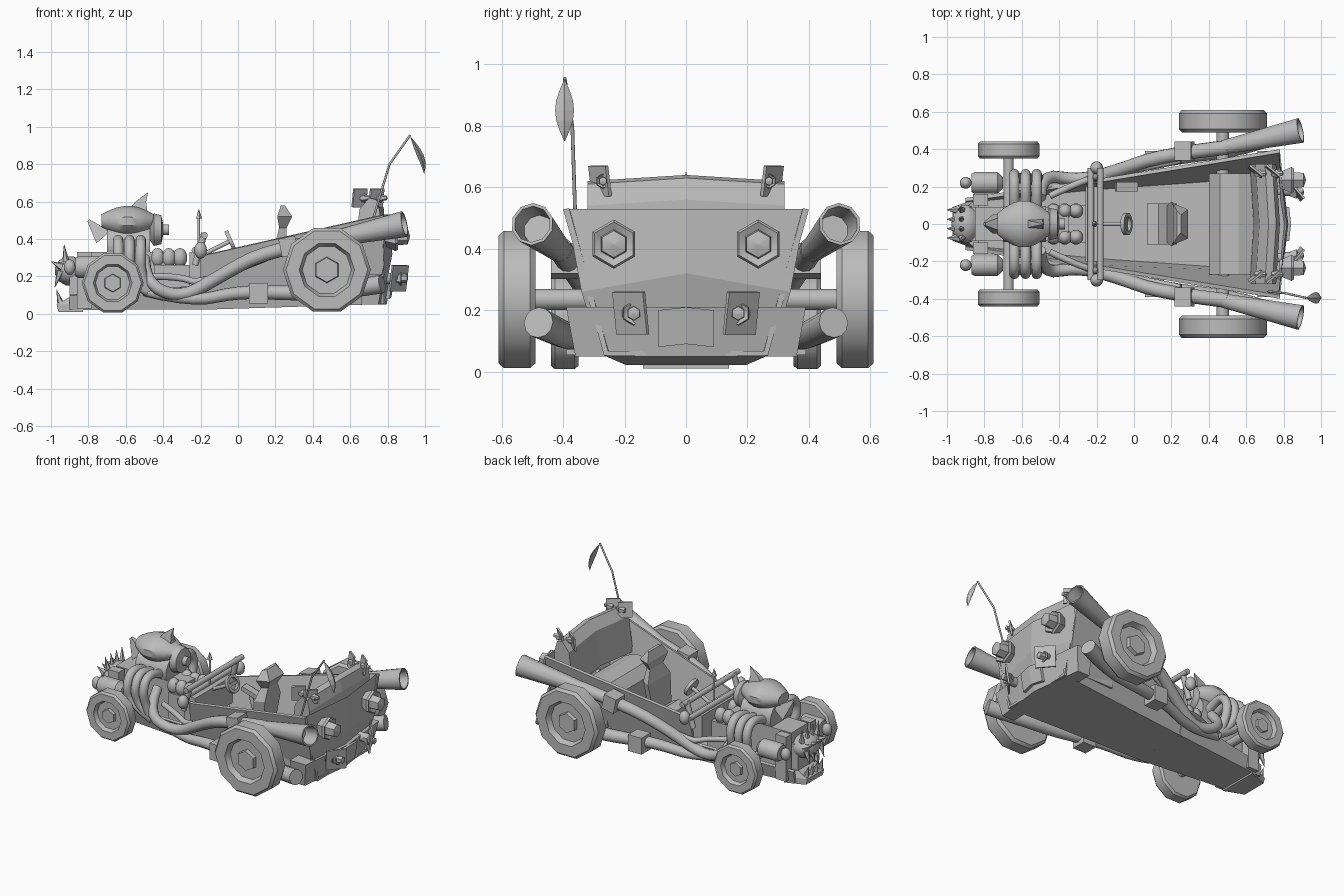
import bpy, bmesh, math
from mathutils import Vector, Matrix

cube = bpy.data.objects.get("Cube")
if cube:
    bpy.data.objects.remove(cube)

shade = (.5, .5, .5, 1)
grey = bpy.data.materials.new("plain grey")
grey.use_nodes = True
grey.diffuse_color = shade
grey.node_tree.nodes["Principled BSDF"].inputs["Base Color"].default_value = shade
FORWARD, BACK, UP, ACROSS = Vector((-1, 0, 0)), Vector((1, 0, 0)), Vector((0, 0, 1)), Vector((0, 1, 0))
rounded = []


def add(name, mesh):
    mesh.materials.clear()
    mesh.materials.append(grey)
    part = bpy.data.objects.new(name, mesh)
    bpy.context.collection.objects.link(part)
    return part


def loft(name, rings, closed=True):
    """Skin a list of equally long point rings; closed rings get end caps."""
    bm = bmesh.new()
    rows = [[bm.verts.new(point) for point in ring] for ring in rings]
    count = len(rows[0])
    for near, far in zip(rows, rows[1:]):
        for i in range(count if closed else count - 1):
            j = (i + 1) % count
            bm.faces.new((near[i], near[j], far[j], far[i]))
    if closed:
        bm.faces.new(rows[0])
        bm.faces.new(rows[-1])
    bmesh.ops.remove_doubles(bm, verts=bm.verts, dist=.0001)
    bmesh.ops.recalc_face_normals(bm, faces=bm.faces)
    mesh = bpy.data.meshes.new(name)
    bm.to_mesh(mesh)
    bm.free()
    return add(name, mesh)


def circle(sides, phase=.5):
    angles = [math.tau * (i + phase) / sides for i in range(sides)]
    return [(math.cos(angle), math.sin(angle)) for angle in angles]


def lathe(name, origin, axis, profile, sides=12, phase=.5):
    """Turn (radius, distance) pairs about an axis."""
    turn = axis.to_track_quat('Z', 'Y')
    rounded.append(loft(name, [[Vector(origin) + turn @ Vector((radius * c, radius * s, distance))
                                for c, s in circle(sides, phase)] for radius, distance in profile]))


def rod(name, start, end, radius, tip=None, sides=12):
    axis = Vector(end) - Vector(start)
    lathe(name, start, axis, [(radius, 0), (radius if tip is None else tip, axis.length)], sides)


def spike(name, start, end, radius):
    rod(name, start, end, radius, tip=.001, sides=5)


def ball(name, centre, radius, axis=UP, stretch=1.3):
    arc = [math.pi * i / 8 for i in range(9)]
    lathe(name, centre, axis, [(radius * math.sin(t), -radius * stretch * math.cos(t)) for t in arc])


def box(name, centre, size, pitch=0, yaw=0):
    turn = Matrix.Rotation(yaw, 3, 'Z') @ Matrix.Rotation(pitch, 3, 'Y')
    half = Vector(size) / 2
    corners = ((-1, -1), (1, -1), (1, 1), (-1, 1))
    loft(name, [[Vector(centre) + turn @ (half * Vector((a, b, c))) for a, b in corners] for c in (-1, 1)])


def pipe(name, points, start, end):
    """Smooth tube whose radius grows evenly from start to end."""
    curve = bpy.data.curves.new(name, 'CURVE')
    curve.dimensions, curve.bevel_depth, curve.bevel_resolution = '3D', 1, 4
    curve.use_fill_caps = True
    spline = curve.splines.new('NURBS')
    last = len(points) - 1
    spline.points.add(last)
    for i, (knot, point) in enumerate(zip(spline.points, points)):
        knot.co = (*point, 1)
        knot.radius = start + (end - start) * i / last
    spline.order_u, spline.use_endpoint_u, spline.resolution_u = 3, True, 4
    helper = bpy.data.objects.new(name, curve)
    bpy.context.collection.objects.link(helper)
    mesh = bpy.data.meshes.new_from_object(helper.evaluated_get(bpy.context.evaluated_depsgraph_get()))
    bpy.data.objects.remove(helper)
    rounded.append(add(name, mesh))


def prism(name, outline, half, crown=0):
    """Side outline (x, z) extruded across the car, pushed up and back along the middle."""
    loft(name, [[(x + lift, y, z + lift) for x, z in outline] for y, lift in ((-half, 0), (0, crown), (half, 0))])


def channel(name, front, rear):
    """Open trough between two stations: x, floor half width, rim half width, floor height, rim height."""
    trough = loft(name, [[(x, -rim, top), (x, -floor, low), (x, floor, low), (x, rim, top)]
                         for x, floor, rim, low, top in (front, rear)], closed=False)
    wall = trough.modifiers.new("wall", 'SOLIDIFY')
    wall.thickness, wall.offset = .02, 0


# Tapered open body
cowl = (-.2, .19, .23, .03, .31)
channel("nose_frame", (-.9, .12, .13, .03, .1), cowl[:4] + (.15,))
channel("tub", cowl, (.78, .26, .39, .06, .53))

# Creased tail panel and rear bumper
loft("tail_panel", [[(x, -w, z), (x + .045, 0, z + rise), (x, w, z)]
                    for x, w, z, rise in ((.77, .39, .53, 0), (.78, .34, .26, .06), (.73, .28, .06, 0))], closed=False)
loft("rear_bumper", [[(.66, -w, z), (x, -w, z), (x + .045, 0, z), (x, w, z), (.66, w, z)]
                     for x, w, z in ((.75, .36, .05), (.78, .39, .21))])
prism("number_plate", [(.79, .08), (.81, .2), (.83, .2), (.81, .08)], half=.09, crown=.01)

# Rear bench
prism("bench_cushion", [(.4, .1), (.4, .28), (.46, .34), (.56, .35), (.64, .32), (.64, .1)], half=.27)
prism("bench_back", [(.62, .33), (.65, .56), (.7, .62), (.74, .61), (.76, .54), (.76, .33)], half=.32, crown=.02)

# Driver seat
prism("seat_base", [(.07, .06), (.07, .2), (.13, .22), (.23, .17), (.23, .06)], half=.11)
loft("seat_back", [[(x - d, -w, z), (x + d, -w * .7, z), (x + d, w * .7, z), (x - d, w, z)]
                   for x, z, w, d in ((.2, .16, .09, .03), (.23, .38, .12, .03), (.24, .46, .07, .02),
                                      (.25, .52, .11, .04), (.24, .58, .07, .01))])

# Dashboard, slanted windscreen frame and steering
box("dashboard", (-.22, 0, .24), (.08, .4, .18))
for x, height in ((-.23, .34), (-.18, .42)):
    rod("windscreen_rail", (x, -.3, height), (x, .3, height), radius=.018)
rod("screen_mast", (-.21, 0, .35), (-.21, 0, .52), radius=.007)
spike("screen_spike", (-.21, 0, .51), (-.21, 0, .56), radius=.018)
helm = Vector((-.04, 0, .39))
rod("steering_column", (-.2, 0, .31), helm, radius=.012)
lathe("steering_wheel", helm, Vector((.9, 0, .4)),
      [(radius, depth) for radius, depth in ((.04, -.01), (.06, -.01), (.06, .01), (.04, .01), (.04, -.01))])
box("steering_spoke", helm, (.01, .1, .02), pitch=-.4)
rod("gear_lever", (0, .2, .08), (-.05, .2, .25), radius=.012)
box("gear_knob", (-.04, .2, .26), (.12, .05, .03), pitch=.3)

# Engine block and blower
box("engine_block", (-.6, 0, .19), (.5, .18, .28))
box("gearbox", (-.34, 0, .16), (.22, .2, .2))
rod("blower", (-.7, 0, .37), (-.47, 0, .37), radius=.1)
lathe("rear_turbine", (-.47, 0, .45), BACK, [(.06, 0), (.09, .02), (.08, .06), (.03, .07), (.03, .1)])

# Fish shaped air scoop with a swept fin and a beak
swell = [math.sin(math.pi * (.15 + i / 10)) for i in range(8)]
rounded.append(loft("air_scoop", [[(-.73 + i * .04, .13 * s * c, .495 + .085 * s * h) for c, h in circle(12)]
                                  for i, s in enumerate(swell)]))
loft("scoop_fin", [[(x + length * c, width * s, z) for c, s in circle(4)]
                   for x, z, length, width in ((-.54, .54, .08, .04), (-.52, .6, .04, .02), (-.48, .65, .001, .001))])
rod("front_beak", (-.72, 0, .41), (-.8, 0, .5), radius=.07, tip=.01, sides=4)

# Beast face grille: brow, lower jaw, crest, horns and teeth
ball("face_brow", (-.9, 0, .23), radius=.08, axis=ACROSS)
loft("face_jaw", [[(-.83, -.14, z), (-.83, .14, z), (x, .09, z), (x, -.09, z)]
                  for x, z in ((-.96, .01), (-.97, .05), (-.9, .09))])
box("face_throat", (-.86, 0, .15), (.08, .18, .22))
for row in (-1.5, -.5, .5, 1.5):
    y = row * .05
    spike("crest_spike", (-.92, y, .28), (-.93, y * 1.2, .37), radius=.02)
    spike("horn", (-.94, y, .25), (-1, y, .28), radius=.025)
    spike("upper_tooth", (-.95, y, .23), (-.98, y, .14), radius=.022)
    spike("lower_tooth", (-.95, y, .06), (-.97, y, .13), radius=.018)

# Axles
rod("front_axle", (-.67, -.38, .17), (-.67, .38, .17), radius=.028)
rod("rear_axle", (.475, -.5, .235), (.475, .5, .235), radius=.035)


def wheel(name, x, y, radius, half):
    """Chunky ten sided wheel with a recessed disc and six sided hub."""
    centre, outward = (x, y, radius), ACROSS * math.copysign(1, y)
    tyre = ((.01, -1), (.93, -1), (1, -.7), (1, .7), (.93, 1), (.63, 1), (.56, .4), (.01, .4))
    lathe(name + "_tyre", centre, outward, [(radius * r, half * d) for r, d in tyre], sides=10, phase=0)
    lathe(name + "_hub", centre, outward, [(radius * .32, 0), (radius * .28, half * .8)], sides=6)


def lamp(name, base, radius, reach):
    """Six sided bezel around a protruding bulb."""
    bezel = ((.6, -.1), (1, .4), (.9, .5), (.6, .4), (.55, .9), (.01, 1))
    lathe(name, base, BACK, [(radius * r, reach * d) for r, d in bezel], sides=6)


for side in (-1, 1):
    def at(x, y, z):
        return Vector((x, y * side, z))

    wheel("front_wheel", -.67, .395 * side, radius=.165, half=.045)
    wheel("rear_wheel", .475, .55 * side, radius=.235, half=.06)

    # Upper exhaust with hollow flare, lower exhaust and clamps
    pipe("upper_exhaust", [at(-.5, .14, .3), at(-.5, .27, .16), at(-.3, .23, .08), at(-.1, .28, .2),
                           at(.15, .37, .34), at(.5, .41, .4)], start=.03, end=.04)
    flare, mouth = at(.48, .41, .395), at(.89, .5, .48)
    reach = (mouth - flare).length
    lathe("exhaust_flare", flare, mouth - flare, [(.04, 0), (.07, reach), (.06, reach), (.05, reach - .1)], sides=10)
    pipe("lower_exhaust", [at(-.5, .2, .12), at(-.25, .24, .06), at(0, .31, .12), at(.3, .37, .11),
                           at(.55, .4, .12), at(.77, .48, .16)], start=.025, end=.05)
    box("upper_clamp", at(.27, .39, .36), (.09, .1, .1), pitch=-.2)
    box("lower_clamp", at(.11, .34, .11), (.1, .1, .11))

    # Curled engine headers, intakes and side hose
    for row in range(3):
        x = -.64 + row * .06
        pipe("header", [at(x, .08, .36), at(x, .2, .42), at(x, .28, .33), at(x, .24, .2), at(-.48, .23, .12)],
             start=.028, end=.028)
        ball("intake", at(x + .21, .07, .3), radius=.04)
    pipe("side_hose", [at(-.45, .15, .2), at(-.3, .22, .2), at(-.2, .25, .15), at(.25, .34, .34)], start=.018, end=.018)

    # Headlamps with brackets
    lathe("headlamp", at(-.72, .22, .25), FORWARD, [(.03, -.02), (.06, .01), (.06, .13), (.05, .15), (.02, .15)])
    ball("headlamp_bulb", at(-.9, .22, .25), radius=.032)
    box("headlamp_bracket", at(-.82, .13, .18), (.08, .06, .3))

    # Windscreen posts with end caps
    rod("windscreen_post", at(-.23, .25, .26), at(-.18, .25, .43), radius=.018)
    ball("screen_end", at(-.2, .3, .34), radius=.035)

    # Rear lamps on turned plates
    lamp("tail_lamp", at(.79, .235, .415), radius=.08, reach=.13)
    rod("lower_lamp_mount", at(.77, .18, .19), at(.85, .18, .19), radius=.03)
    box("lower_lamp_plate", at(.86, .18, .19), (.012, .13, .14), pitch=.15, yaw=.7 * side)
    lamp("lower_lamp", at(.84, .17, .19), radius=.04, reach=.07)
    for x in (.65, .74):
        box("roof_lamp_plate", at(x, .28, .62), (.012, .09, .1), pitch=.15, yaw=.9 * side)
        lamp("roof_lamp", at(x, .27, .62), radius=.025, reach=.06)

# Bent aerial with a leaf shaped pennant
pipe("aerial", [(.72, -.36, .5), (.81, -.37, .8), (.81, -.37, .8), (.92, -.395, .955)], start=.006, end=.006)
leaf = [(i / 6, .001 + .03 * math.sin(math.pi * i / 6)) for i in range(7)]
loft("pennant", [[(.92 + .075 * math.sin(t * 1.6) + width * c * .6, -.395 + width * s, .95 - .2 * t)
                  for c, s in circle(4, phase=0)] for t, width in leaf])

# Smooth the round parts, keeping their hard edges
for part in rounded:
    part.select_set(True)
bpy.context.view_layer.objects.active = rounded[0]
bpy.ops.object.shade_smooth_by_angle(angle=math.radians(38))
